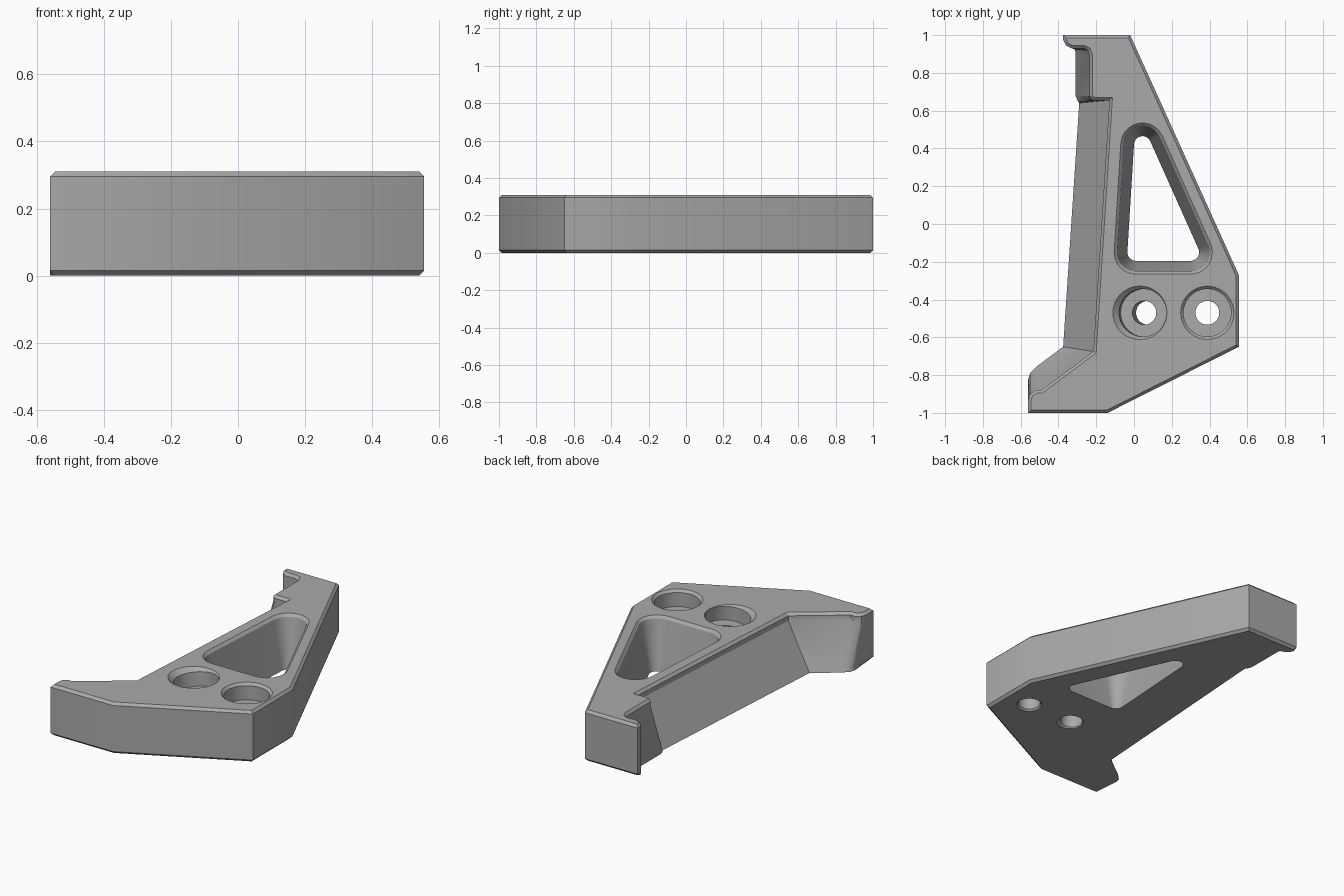
import bpy, bmesh, math
from mathutils import Vector, Matrix

HEIGHT, CHAMFER, LIP = 0.31, 0.015, 0.265

if "Cube" in bpy.data.objects:
    bpy.data.objects.remove(bpy.data.objects["Cube"], do_unlink=True)

grey = bpy.data.materials.new("plain grey")
grey.use_nodes = True
colour = (0.40, 0.40, 0.40, 1)
grey.diffuse_color = colour
grey.node_tree.nodes["Principled BSDF"].inputs["Base Color"].default_value = colour


def loft(name, rings):
    """Closed solid through a stack of equal-length rings of 3D points."""
    bm = bmesh.new()
    loops = [[bm.verts.new(p) for p in ring] for ring in rings]
    count = len(loops[0])
    for low, high in zip(loops, loops[1:]):
        for i in range(count):
            j = (i + 1) % count
            bm.faces.new((low[i], low[j], high[j], high[i]))
    bm.faces.new(loops[0][::-1])
    bm.faces.new(loops[-1])
    if bm.calc_volume(signed=True) < 0:
        bmesh.ops.reverse_faces(bm, faces=bm.faces)
    mesh = bpy.data.meshes.new(name)
    bm.to_mesh(mesh)
    bm.free()
    mesh.materials.append(grey)
    obj = bpy.data.objects.new(name, mesh)
    bpy.context.collection.objects.link(obj)
    return obj


def inset(points, amount):
    """Mitred inward offset of a clockwise outline."""
    result = []
    for i, p in enumerate(points):
        a = (p - points[i - 1]).normalized()
        b = (points[(i + 1) % len(points)] - p).normalized()
        na, nb = Vector((a.y, -a.x)), Vector((b.y, -b.x))
        result.append(p + (na + nb) * amount / max(1 + na.dot(nb), 0.4))
    return result


def at(points, z):
    return [(p.x, p.y, z) for p in points]


# Outer outline, clockwise: upright walls shared by the top and the bottom
upright = [(-0.375, 1), (-0.02, 1), (0.555, -0.27), (0.555, -0.65),
           (-0.14, -1), (-0.56, -1)]
# Sloping side: foot, long wall, step, notch and hook as (top, bottom) pairs
sloping = [
    ((-0.56, -0.93), (-0.56, -0.82)),
    ((-0.55, -0.90), (-0.55, -0.79)),
    ((-0.52, -0.88), (-0.53, -0.77)),
    ((-0.49, -0.88), (-0.51, -0.75)),
    ((-0.215, -0.675), (-0.375, -0.65)),
    ((-0.13, 0.655), (-0.29, 0.64)),
    ((-0.215, 0.655), (-0.295, 0.645)),
    ((-0.235, 0.675), (-0.31, 0.68)),
    ((-0.235, 0.895), (-0.31, 0.91)),
    ((-0.245, 0.92), (-0.315, 0.925)),
    ((-0.265, 0.93), (-0.33, 0.93)),
    ((-0.33, 0.93), (-0.34, 0.935)),
    ((-0.36, 0.945), (-0.36, 0.945)),
    ((-0.375, 0.975), (-0.375, 0.975)),
]
top = [Vector(p) for p in upright + [t for t, b in sloping]]
bottom = [Vector(p) for p in upright + [b for t, b in sloping]]
# Only the upright walls carry a chamfer along the base
base = inset(bottom, CHAMFER)[:len(upright)] + bottom[len(upright):]
rise = [b.lerp(t, CHAMFER / LIP) for t, b in zip(top, bottom)]

body = loft("bracket_body", [
    at(base, 0), at(rise, CHAMFER), at(top, LIP),
    at(top, HEIGHT - CHAMFER), at(inset(top, CHAMFER), HEIGHT)])


# Tapered triangular window with rounded corners
def rounded_triangle(radius, z, steps=10):
    corners = [Vector(c) for c in ((0.01, -0.15), (0.30, -0.15), (0.045, 0.42))]
    ring = []
    for i, c in enumerate(corners):
        a = c - corners[i - 1]
        b = corners[(i + 1) % 3] - c
        # Each arc runs between the outward normals of its two edges
        start = math.atan2(-a.x, a.y)
        sweep = (math.atan2(-b.x, b.y) - start) % math.tau
        for k in range(steps + 1):
            t = start + sweep * k / steps
            ring.append((c.x + radius * math.cos(t), c.y + radius * math.sin(t), z))
    return ring


window = loft("window_cutter", [
    rounded_triangle(0.04, -0.02), rounded_triangle(0.045, 0),
    rounded_triangle(0.1, HEIGHT - CHAMFER),
    rounded_triangle(0.13, HEIGHT + CHAMFER)])


# Counterbored bolt holes with chamfered rims, the inner one slightly tilted
def bolt_cutter(name, x, tilt):
    profile = [(0.088, -0.325), (0.063, -0.3), (0.063, -0.1),
               (0.126, -0.1), (0.126, -CHAMFER), (0.156, CHAMFER)]
    rings = []
    for radius, z in profile:
        rings.append([(radius * math.cos(math.tau * k / 48),
                       radius * math.sin(math.tau * k / 48), z) for k in range(48)])
    obj = loft(name, rings)
    obj.data.transform(Matrix.Translation((x, -0.47, HEIGHT))
                       @ Matrix.Rotation(math.radians(tilt), 4, "Y"))
    return obj


cutters = [window, bolt_cutter("inner_bolt_cutter", 0.045, -5.5),
           bolt_cutter("outer_bolt_cutter", 0.388, 0)]

bpy.context.view_layer.update()
bpy.context.view_layer.objects.active = body
for cutter in cutters:
    cut = body.modifiers.new(cutter.name, "BOOLEAN")
    cut.operation = "DIFFERENCE"
    cut.solver = "EXACT"
    cut.object = cutter
    bpy.ops.object.modifier_apply(modifier=cut.name)
for cutter in cutters:
    bpy.data.objects.remove(cutter, do_unlink=True)

bpy.ops.object.select_all(action="DESELECT")
body.select_set(True)
bpy.ops.object.shade_smooth_by_angle(angle=math.radians(30))
